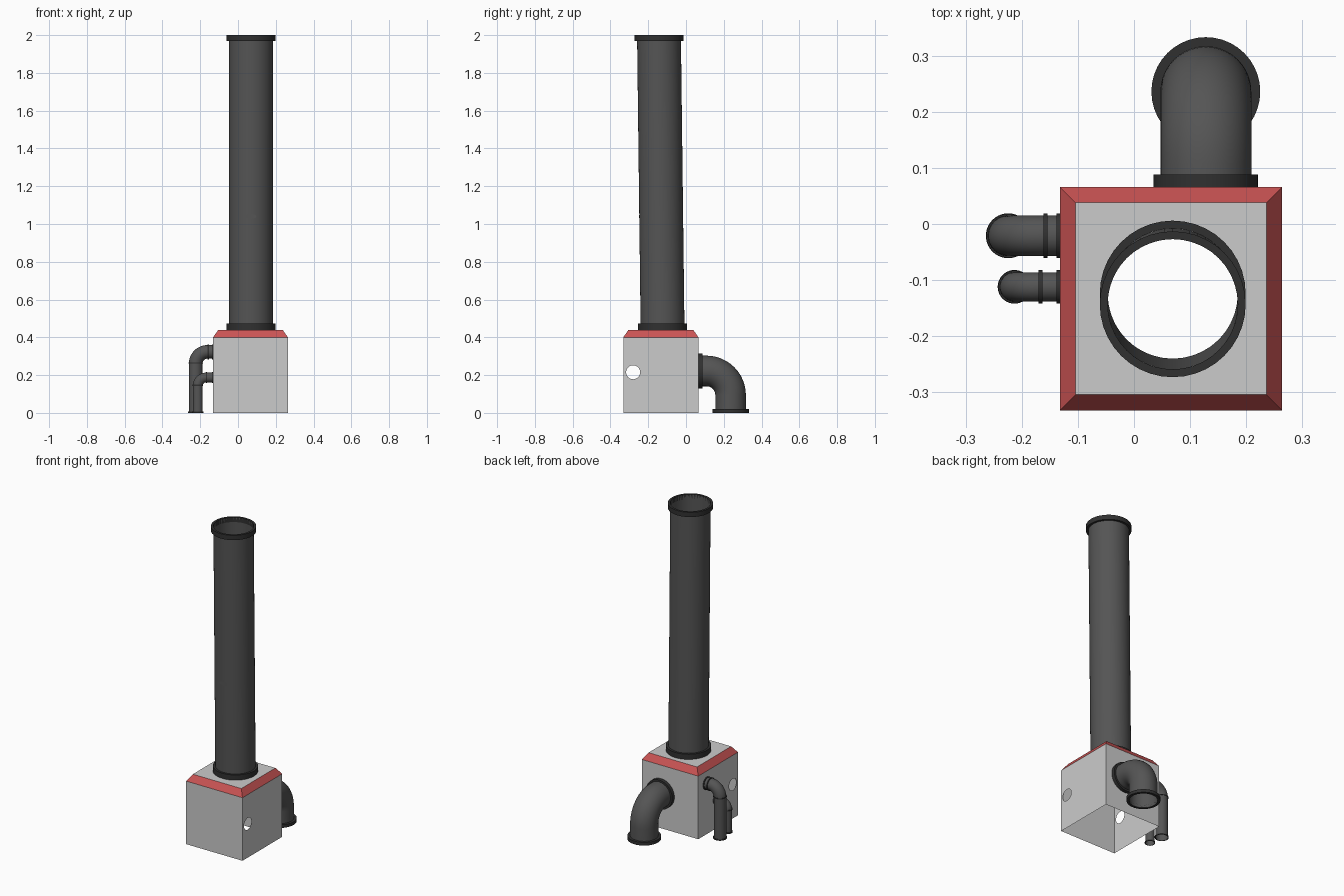
import bpy, bmesh
from math import sin, cos, pi, atan2, radians
from mathutils import Vector as V

cube = bpy.data.objects.get("Cube")
if cube:
    bpy.data.objects.remove(cube, do_unlink=True)


def material(name, rgb):
    m = bpy.data.materials.new(name)
    m.use_nodes = True
    col = (*rgb, 1)
    m.diffuse_color = col
    bsdf = next(n for n in m.node_tree.nodes if n.type == 'BSDF_PRINCIPLED')
    bsdf.inputs["Base Color"].default_value = col
    return m


GREY = material("light grey", (0.6, 0.6, 0.6))
RED = material("red trim", (0.6, 0.09, 0.09))
PIPE = material("pipe grey", (0.09, 0.09, 0.09))
DARK = material("flange dark grey", (0.03, 0.03, 0.03))


def finish(name, bm, mat, smooth=True):
    bmesh.ops.remove_doubles(bm, verts=bm.verts, dist=0.0005)
    bmesh.ops.recalc_face_normals(bm, faces=bm.faces)
    me = bpy.data.meshes.new(name)
    bm.to_mesh(me)
    bm.free()
    me.materials.append(mat)
    ob = bpy.data.objects.new(name, me)
    bpy.context.collection.objects.link(ob)
    if smooth:
        bpy.ops.object.select_all(action='DESELECT')
        ob.select_set(True)
        bpy.context.view_layer.objects.active = ob
        bpy.ops.object.shade_smooth_by_angle(angle=radians(35))
    return ob


def sweep(name, stations, side, mat, closed=False, n=40):
    """Skin circles given as (centre, direction, radius); side is normal to the path."""
    bm = bmesh.new()
    rings = []
    for p, t, r in stations:
        u = side.cross(t).normalized()
        rings.append([bm.verts.new(p + r * (cos(2 * pi * i / n) * side + sin(2 * pi * i / n) * u))
                      for i in range(n)])
    pairs = list(zip(rings, rings[1:]))
    if closed:
        pairs.append((rings[-1], rings[0]))
    for a, b in pairs:
        for i in range(n):
            j = (i + 1) % n
            bm.faces.new((a[i], a[j], b[j], b[i]))
    return finish(name, bm, mat)


def flange(name, p, t, length, r_in, r_out, side, mat=DARK):
    q = p + t * length
    return sweep(name, [(p, t, r_in), (p, t, r_out), (q, t, r_out), (q, t, r_in)],
                 side, mat, closed=True)


def elbow(name, start, out, end_reach, bend, r):
    """Pipe leaving a wall along out, then bending straight down to the ground."""
    down = V((0, 0, -1))
    side = out.cross(down)
    hub = start + out * (end_reach - bend) + down * bend
    st = [(start, out, r)]
    for i in range(13):
        a = pi / 2 * i / 12
        st.append((hub + bend * (out * sin(a) - down * cos(a)),
                   out * cos(a) + down * sin(a), r))
    foot = start + out * end_reach
    foot.z = 0
    st.append((foot, down, r))
    sweep(name, st, side, PIPE)
    return foot, side


def holed_plate(bm, lo, hi, c, r, place):
    """Rectangle lo..hi with a round hole; place maps 2D points to 3D."""
    corners = [(x, y) for x in (lo[0], hi[0]) for y in (lo[1], hi[1])]
    angles = [2 * pi * i / 40 + 0.01 for i in range(40)]
    angles += [atan2(y - c[1], x - c[0]) % (2 * pi) for x, y in corners]
    inner, outer = [], []
    for a in sorted(angles):
        d = (cos(a), sin(a))
        k = min(((hi if d[i] > 0 else lo)[i] - c[i]) / d[i] for i in (0, 1) if abs(d[i]) > 1e-6)
        inner.append(bm.verts.new(place(c[0] + r * d[0], c[1] + r * d[1])))
        outer.append(bm.verts.new(place(c[0] + k * d[0], c[1] + k * d[1])))
    for i in range(len(inner)):
        j = i - 1
        bm.faces.new((inner[j], outer[j], outer[i], inner[i]))


# Housing: open-bottomed shell with a round port in each side wall
X0, X1, Y0, Y1, H, TOP, INSET = -0.132, 0.264, -0.332, 0.066, 0.40, 0.44, 0.028
bm = bmesh.new()
for x in (X0, X1):
    holed_plate(bm, (Y0, 0), (Y1, H), (-0.28, 0.215), 0.037, lambda a, b: (x, a, b))
for y in (Y0, Y1):
    bm.faces.new([bm.verts.new(p) for p in ((X0, y, 0), (X1, y, 0), (X1, y, H), (X0, y, H))])
finish("housing_walls", bm, GREY, False)

# Sloping red trim
bm = bmesh.new()
loops = []
for d, z in ((0, H), (INSET, TOP)):
    loops.append([bm.verts.new(p) for p in ((X0 + d, Y0 + d, z), (X1 - d, Y0 + d, z),
                                            (X1 - d, Y1 - d, z), (X0 + d, Y1 - d, z))])
for i in range(4):
    bm.faces.new((loops[0][i - 1], loops[0][i], loops[1][i], loops[1][i - 1]))
finish("housing_trim", bm, RED, False)

# Chimney, leaning slightly forward
base, tip = V((0.069, -0.124, TOP)), V((0.069, -0.143, 2.0))
up, XAX = V((0, 0, 1)), V((1, 0, 0))
R = 0.116
bm = bmesh.new()
holed_plate(bm, (X0 + INSET, Y0 + INSET), (X1 - INSET, Y1 - INSET), (base.x, base.y), R,
            lambda a, b: (a, b, TOP))
finish("housing_top", bm, GREY, False)
sweep("chimney", [(base, up, R), (tip, up, R)], XAX, PIPE, n=48)
flange("chimney_base_flange", base, up, 0.033, R, 0.13, XAX)
flange("chimney_top_flange", tip - up * 0.03, up, 0.03, R, 0.13, XAX)

# Small oval plate on the chimney front
mid = base.lerp(tip, (1.04 - TOP) / (2 - TOP))
bm = bmesh.new()
rim = []
for i in range(24):
    a = 2 * pi * i / 24
    x = 0.028 * cos(a)
    rim.append(bm.verts.new((mid.x + x, mid.y - (R * R - x * x) ** 0.5 - 0.002, 1.04 + 0.012 * sin(a))))
bm.faces.new(rim)
finish("chimney_oval_plate", bm, PIPE, False)

# Large rear duct
start, out = V((0.128, Y1, 0.222)), V((0, 1, 0))
foot, side = elbow("rear_duct", start, out, 0.17, 0.128, 0.081)
flange("rear_duct_wall_flange", start, out, 0.022, 0.081, 0.093, side)
flange("rear_duct_foot_flange", foot, up, 0.02, 0.081, 0.097, side)

# Two thin side pipes with collars
for name, y, z, reach, bend, r, collar in (("upper_side_pipe", -0.021, 0.323, 0.092, 0.062, 0.036, 0.022),
                                           ("lower_side_pipe", -0.112, 0.187, 0.081, 0.044, 0.026, 0.031)):
    start, out = V((X0, y, z)), V((-1, 0, 0))
    foot, side = elbow(name, start, out, reach, bend, r)
    flange(name + "_wall_flange", start, out, 0.006, r, r + 0.004, side)
    flange(name + "_collar", start + out * collar, out, 0.007, r, r + 0.004, side)
    flange(name + "_drop_collar", foot + up * (z - bend), up, 0.006, r, r + 0.003, side)
    flange(name + "_foot_flange", foot, up, 0.007, r, r + 0.004, side)
